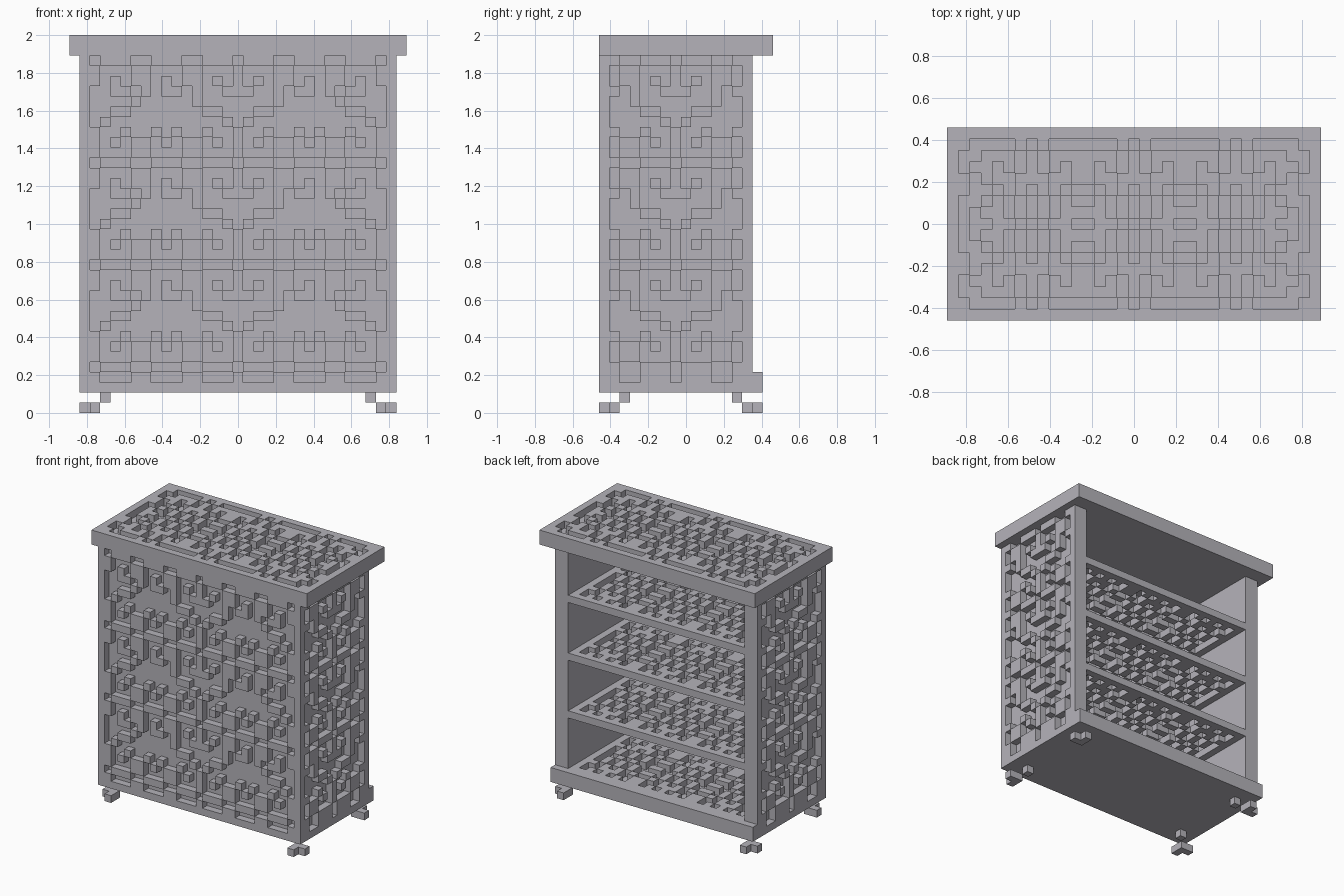
import bpy
import bmesh
from mathutils import Vector

cube = bpy.data.objects.get("Cube")
if cube:
    bpy.data.objects.remove(cube)

U = 2 / 37  # one block

stone = bpy.data.materials.new("grey_stone")
stone.use_nodes = True
colour = (0.46, 0.45, 0.49, 1)
stone.diffuse_color = colour
stone.node_tree.nodes["Principled BSDF"].inputs["Base Color"].default_value = colour

# Fretwork of the walls, from the centre column outward ('.' is carved)
WALL = [".###..###..###.",
        "#...##...##...#",
        "#.#.##.#.##.#.#",
        "##..#.##.#.##..",
        "....#.....#....",
        "..##.......##..",
        ".#...........#.",
        "#..#..#.#..#..#",
        "#.#.##.#.##.#.#",
        "#...##...##...#"]

# Fretwork of the flat boards, from the middle row outward
BOARD = [".#..##.", "#.#..#.", "#.#.#..", ".#.#..#",
         "##..#.#", "#.#.##.", "#.###..", ".#....#"]


def wall_carved(c, z):
    return WALL[(34 - z) % 10][abs(c)] == "."


def board_carved(x, y):
    d = min(abs(x), abs(abs(x) - 9))
    return BOARD[abs(y)][d] == "."


def block(x, y, z):
    """All cells in three inclusive ranges."""
    return {(i, j, k) for i in range(x[0], x[1] + 1)
            for j in range(y[0], y[1] + 1) for k in range(z[0], z[1] + 1)}


# Solid parts
parts = {
    "top_board": block((-16, 16), (-8, 8), (35, 36)),
    "base": block((-15, 15), (-8, 7), (2, 3)),
    "front_panel": block((-15, 15), (-8, -7), (4, 34)),
    "left_side": block((14, 15), (-6, 6), (4, 34)),
    "right_side": block((-15, -14), (-6, 6), (4, 34)),
}
for name, z in (("lower_shelf", 11), ("middle_shelf", 19), ("upper_shelf", 27)):
    parts[name] = block((-13, 13), (-6, 6), (z, z))

# Stepped feet at the corners
for sx, side in ((1, "left"), (-1, "right")):
    for y0, sy, end in ((-8, 1, "front"), (7, -1, "back")):
        steps = [(0, 1, 0), (1, 0, 0), (1, 1, 0), (2, 2, 1)]
        parts[f"{end}_{side}_foot"] = {
            (sx * (15 - a), y0 + sy * b, h) for a, b, h in steps}

# Carved fretwork
carved = set()
for z in range(3, 35):
    carved |= {(c, -8, z) for c in range(-14, 15) if wall_carved(c, z)}
    row = 34 if z == 3 else z
    for x in (-15, 15):
        carved |= {(x, c - 1, z) for c in range(-6, 7) if wall_carved(c, row)}
carved |= {(x, y, 36) for x in range(-15, 16) for y in range(-7, 8)
           if board_carved(x, y)}
for z in (3, 11, 19, 27):
    carved |= {(x, y, z) for x in range(-12, 13) for y in range(-5, 6)
               if board_carved(x, y)}

solid = set().union(*parts.values()) - carved
AXES = [Vector(a) for a in ((1, 0, 0), (0, 1, 0), (0, 0, 1))]


def build(name, cells):
    """Skin the visible faces of a set of cells."""
    bm = bmesh.new()
    corners = {}

    def corner(p):
        key = tuple(round(v * 2) for v in p)
        if key not in corners:
            corners[key] = bm.verts.new(p * U)
        return corners[key]

    for cell in sorted(cells):
        centre = Vector(cell) + Vector((0, 0, 0.5))
        for a in range(3):
            for s in (1, -1):
                n = AXES[a] * s
                if tuple(int(v) for v in Vector(cell) + n) in solid:
                    continue
                p, q = AXES[(a + 1) % 3] / 2, AXES[(a + 2) % 3] / 2 * s
                m = centre + n / 2
                bm.faces.new([corner(v) for v in
                              (m - p - q, m + p - q, m + p + q, m - p + q)])
    mesh = bpy.data.meshes.new(name)
    bm.to_mesh(mesh)
    bm.free()
    mesh.materials.append(stone)
    bpy.context.collection.objects.link(bpy.data.objects.new(name, mesh))


for name, cells in parts.items():
    build(name, cells - carved)
